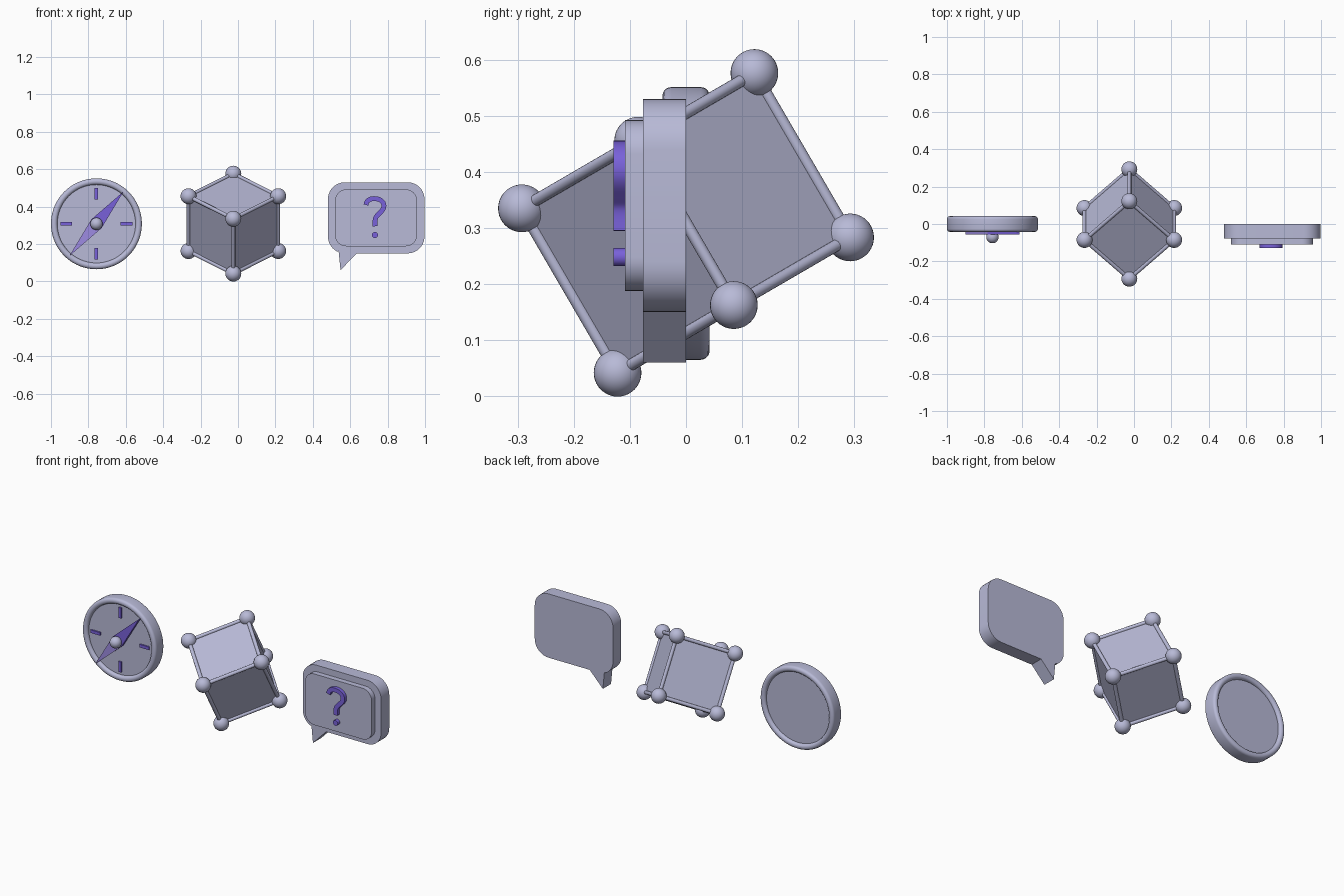
import bpy, bmesh, math
from mathutils import Matrix, Vector

if "Cube" in bpy.data.objects:
    bpy.data.objects.remove(bpy.data.objects["Cube"])


def material(name, rgb):
    m = bpy.data.materials.new(name)
    m.diffuse_color = (*rgb, 1)
    m.use_nodes = True
    m.node_tree.nodes["Principled BSDF"].inputs["Base Color"].default_value = m.diffuse_color
    return m


GREY = material("lavender_grey", (0.48, 0.49, 0.68))
PURPLE = material("deep_purple", (0.19, 0.12, 0.70))
LILAC = material("light_purple", (0.34, 0.26, 0.76))


def finish(name, bm, mat, angle=35):
    bmesh.ops.recalc_face_normals(bm, faces=bm.faces)
    me = bpy.data.meshes.new(name)
    bm.to_mesh(me)
    bm.free()
    me.materials.append(mat)
    ob = bpy.data.objects.new(name, me)
    bpy.context.collection.objects.link(ob)
    bpy.ops.object.select_all(action='DESELECT')
    ob.select_set(True)
    bpy.context.view_layer.objects.active = ob
    bpy.ops.object.shade_smooth_by_angle(angle=math.radians(angle))
    return ob


def slab(name, outline, y_front, y_back, mat):
    """Extrude an (x, z) outline along y."""
    bm = bmesh.new()
    front = bm.faces.new([bm.verts.new((x, y_front, z)) for x, z in outline])
    out = bmesh.ops.extrude_face_region(bm, geom=[front], use_keep_orig=True)
    moved = [v for v in out["geom"] if isinstance(v, bmesh.types.BMVert)]
    bmesh.ops.translate(bm, verts=moved, vec=(0, y_back - y_front, 0))
    return finish(name, bm, mat)


def ball(name, centre, r, mat=GREY):
    bm = bmesh.new()
    bmesh.ops.create_uvsphere(bm, u_segments=32, v_segments=20, radius=r,
                              matrix=Matrix.Translation(centre))
    return finish(name, bm, mat, 60)


def rod(name, a, b, r):
    bm = bmesh.new()
    d = b - a
    rot = d.to_track_quat('Z', 'Y').to_matrix().to_4x4()
    bmesh.ops.create_cone(bm, cap_ends=True, segments=16, radius1=r, radius2=r,
                          depth=d.length, matrix=Matrix.Translation((a + b) / 2) @ rot)
    return finish(name, bm, GREY)


def circle(cx, cz, r, n):
    return [(cx + r * math.cos(2 * math.pi * i / n), cz + r * math.sin(2 * math.pi * i / n))
            for i in range(n)]


def rounded_rect(x0, x1, z0, z1, r, n=10):
    """Clockwise from the upper left corner; ends at the lower left corner."""
    pts = []
    corners = ((x0 + r, z1 - r, 180), (x1 - r, z1 - r, 90), (x1 - r, z0 + r, 0), (x0 + r, z0 + r, -90))
    for cx, cz, start in corners:
        for i in range(n + 1):
            a = math.radians(start - 90 * i / n)
            pts.append((cx + r * math.cos(a), cz + r * math.sin(a)))
    return pts


# ---- Compass ----
CX, CZ = -0.757, 0.308
# rim: rounded cross-section swept around the y axis
bm = bmesh.new()
section = rounded_rect(0.209, 0.243, -0.042, 0.042, 0.016, 5)
N = 72
rings = []
for i in range(N):
    a = 2 * math.pi * i / N
    rings.append([bm.verts.new((CX + r * math.cos(a), y, CZ + r * math.sin(a))) for r, y in section])
for i in range(N):
    p, q = rings[i], rings[(i + 1) % N]
    for j in range(len(section)):
        k = (j + 1) % len(section)
        bm.faces.new((p[j], p[k], q[k], q[j]))
finish("compass_rim", bm, GREY)
slab("compass_dial", circle(CX, CZ, 0.215, 72), -0.024, 0.024, GREY)

# four dial ticks
for i in range(4):
    a = i * math.pi / 2
    u = Vector((math.cos(a), math.sin(a)))
    v = Vector((-u.y, u.x))
    c = Vector((CX, CZ))
    corners = [c + u * r + v * s for r, s in
               ((0.13, -0.009), (0.192, -0.009), (0.192, 0.009), (0.13, 0.009))]
    slab(f"dial_tick_{i}", corners, -0.033, -0.022, PURPLE)

# two needle halves and the pivot
u = Vector((math.cos(math.radians(50)), math.sin(math.radians(50))))
v = Vector((-u.y, u.x)) * 0.036
c = Vector((CX, CZ))
slab("needle_upper", [c + u * 0.225, c + v, c - v], -0.056, -0.036, PURPLE)
slab("needle_lower", [c - u * 0.225, c - v, c + v], -0.056, -0.036, LILAC)
ball("needle_pivot", (CX, -0.070, CZ), 0.033)

# ---- Tilted cube with rods and corner balls ----
EDGE = 0.339
tilt = (Matrix.Translation((-0.025, 0, 0.309)) @ Matrix.Rotation(math.radians(30.2), 4, 'X')
        @ Matrix.Rotation(math.radians(45), 4, 'Z'))
bm = bmesh.new()
bmesh.ops.create_cube(bm, size=EDGE, matrix=tilt)
corners = [v.co.copy() for v in bm.verts]
edges = [(e.verts[0].co.copy(), e.verts[1].co.copy()) for e in bm.edges]
finish("cube_panels", bm, GREY)
for i, p in enumerate(corners):
    ball(f"cube_corner_{i}", p, 0.0425)
for i, (a, b) in enumerate(edges):
    rod(f"cube_rod_{i}", a, b, 0.0105)

# ---- Speech bubble ----
outline = rounded_rect(0.481, 0.997, 0.150, 0.530, 0.09)
tail = [(0.635, 0.150), (0.548, 0.060), (0.538, 0.162)]
body = [p for i, p in enumerate(outline) if i < 33 or p[0] < 0.535]
slab("bubble_body", body[:33] + tail + body[33:], -0.077, 0.0, GREY)
slab("bubble_plate", rounded_rect(0.519, 0.957, 0.188, 0.492, 0.06), -0.109, -0.07, GREY)

# query symbol: a ribbon along a smoothed hook path, plus a dot
path = [Vector(p) for p in (
    (0.684, 0.409), (0.691, 0.428), (0.709, 0.440), (0.733, 0.4425), (0.757, 0.437),
    (0.775, 0.422), (0.780, 0.402), (0.773, 0.383), (0.755, 0.363), (0.739, 0.345),
    (0.733, 0.325), (0.733, 0.295))]
fine = []
for i in range(len(path) - 1):
    p0, p1, p2, p3 = path[max(i - 1, 0)], path[i], path[i + 1], path[min(i + 2, len(path) - 1)]
    for t in (0, 0.25, 0.5, 0.75):
        fine.append(0.5 * (2 * p1 + (p2 - p0) * t + (2 * p0 - 5 * p1 + 4 * p2 - p3) * t * t
                           + (3 * p1 - p0 - 3 * p2 + p3) * t ** 3))
fine.append(path[-1])
left, right = [], []
for i, p in enumerate(fine):
    d = (fine[min(i + 1, len(fine) - 1)] - fine[max(i - 1, 0)]).normalized()
    n = Vector((-d.y, d.x)) * 0.0128
    left.append(p + n)
    right.append(p - n)
slab("symbol_hook", left + right[::-1], -0.129, -0.105, PURPLE)
slab("symbol_dot", circle(0.732, 0.248, 0.016, 28), -0.129, -0.105, PURPLE)
